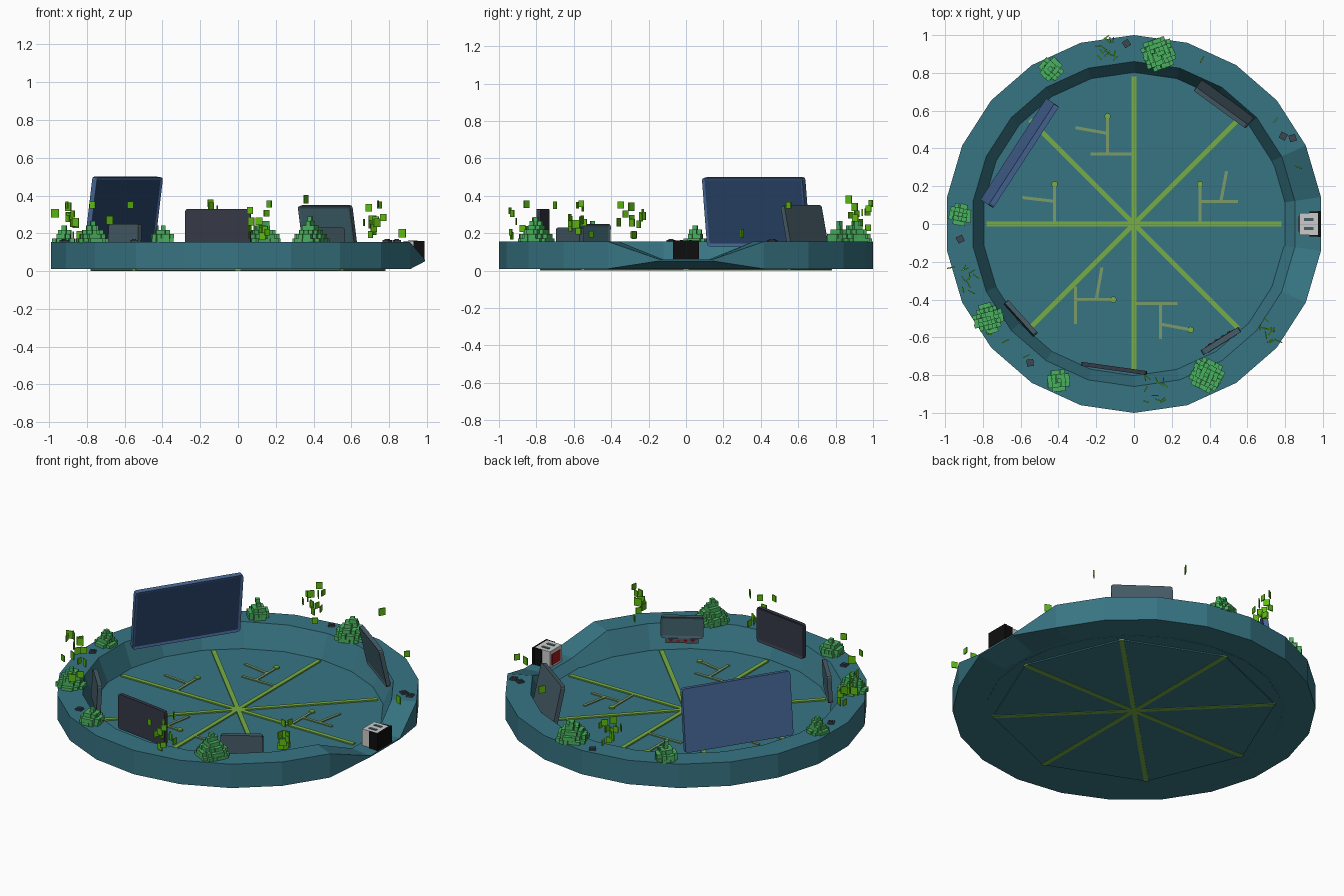
import bpy, bmesh, random
from math import radians, cos, sin, atan2, pi, hypot
from mathutils import Matrix, Vector, Euler

if "Cube" in bpy.data.objects:
    bpy.data.objects.remove(bpy.data.objects["Cube"])

random.seed(4)
MATS = {}


def mat(name, r, g, b):
    m = bpy.data.materials.new(name)
    m.diffuse_color = [(c / 255) ** 2.2 for c in (r, g, b)] + [1]
    m.use_nodes = True
    m.node_tree.nodes["Principled BSDF"].inputs["Base Color"].default_value = m.diffuse_color
    MATS[name] = m


for row in [("teal", 58, 116, 130), ("spoke", 118, 172, 70), ("trace", 122, 155, 105),
            ("blue", 72, 102, 148), ("blue_screen", 46, 70, 105), ("dark", 56, 60, 72),
            ("slate", 72, 92, 102), ("slate_screen", 66, 98, 108), ("black", 22, 22, 22),
            ("grey", 190, 190, 190), ("red", 165, 30, 30), ("bush", 75, 175, 95),
            ("leaf", 95, 185, 25), ("rock", 65, 72, 82)]:
    mat(*row)


def finish(bm, name, *mats):
    bmesh.ops.recalc_face_normals(bm, faces=bm.faces)
    me = bpy.data.meshes.new(name)
    bm.to_mesh(me)
    bm.free()
    ob = bpy.data.objects.new(name, me)
    bpy.context.collection.objects.link(ob)
    for m in mats:
        me.materials.append(MATS[m])
    return ob


def add_box(bm, loc, size, rot=(0, 0, 0)):
    m = Matrix.LocRotScale(Vector(loc), Euler(rot), Vector(size))
    return bmesh.ops.create_cube(bm, size=1, matrix=m)["verts"]


def box(name, loc, size, m, rot=(0, 0, 0)):
    bm = bmesh.new()
    add_box(bm, loc, size, rot)
    return finish(bm, name, m)


def disc(bm, x, y, r, z0, z1, n, turn=0):
    bmesh.ops.create_cone(bm, cap_ends=True, segments=n, radius1=r, radius2=r, depth=z1 - z0,
                          matrix=Matrix.Translation((x, y, (z0 + z1) / 2)) @ Matrix.Rotation(turn, 4, 'Z'))


# Rim: 22-sided swept profile, pinched down to a notch on the right
N = 22
bm = bmesh.new()
rings = []
for k in range(N):
    a = 2 * pi * (k + .5) / N
    notch = k in (0, N - 1)
    low, top = (.052, .06) if notch else (.01, .155)
    prof = [(1, low), (1, top), (.86, top), (.80, .012), (.84, .01)]
    rings.append([bm.verts.new((r * cos(a), r * sin(a), z)) for r, z in prof])
for k in range(N):
    p, q = rings[k], rings[(k + 1) % N]
    for i in range(5):
        j = (i + 1) % 5
        bm.faces.new((p[i], q[i], q[j], p[j]))
finish(bm, "rim", "teal")

# Floor with octagonal base plate
bm = bmesh.new()
disc(bm, 0, 0, .815, .01, .018, N, pi / N)
disc(bm, 0, 0, .78, .003, .012, 8)
finish(bm, "floor", "teal")

# Eight spokes
bm = bmesh.new()
for i in range(4):
    add_box(bm, (0, 0, .0125 + i * .0003), (1.56, .026, .025), (0, 0, i * pi / 4))
finish(bm, "spokes", "spoke")

# Circuit traces and their end nodes
bm = bmesh.new()
for x0, y0, x1, y1 in [(.35, .01, .35, .21), (.35, .12, .55, .12), (.46, .12, .49, .28),
                       (-.14, .57, -.14, .37), (-.23, .37, 0, .37), (-.14, .48, -.31, .51),
                       (-.42, .01, -.42, .21), (-.42, .12, -.59, .14), (-.11, -.4, -.31, -.4),
                       (-.31, -.33, -.31, -.53), (-.2, -.4, -.17, -.23), (.14, -.53, .3, -.56),
                       (.14, -.42, .14, -.61), (0, -.42, .23, -.42)]:
    add_box(bm, ((x0 + x1) / 2, (y0 + y1) / 2, .019), (hypot(x1 - x0, y1 - y0), .016, .01),
            (0, 0, atan2(y1 - y0, x1 - x0)))
finish(bm, "circuit_traces", "trace")
bm = bmesh.new()
for x, y in [(.35, .21), (-.14, .57), (-.42, .21), (-.11, -.4), (.3, -.56)]:
    disc(bm, x, y, .017, .014, .027, 10)
finish(bm, "trace_nodes", "spoke")


# Screens: box with recessed front, facing inward and leaning
def screen(name, loc, turn, size, lean, body, glass):
    bm = bmesh.new()
    add_box(bm, (0, 0, 0), size)
    bm.normal_update()
    edges = [e for e in bm.edges if abs((e.verts[0].co - e.verts[1].co).y) > 1e-4]
    bmesh.ops.bevel(bm, geom=edges, offset=.014, segments=2, affect='EDGES', profile=.5)
    bm.normal_update()
    front = min(bm.faces, key=lambda f: f.calc_center_median().y)
    bmesh.ops.inset_individual(bm, faces=[front], thickness=.014, depth=-.005)
    front.material_index = 1
    ob = finish(bm, name, body, glass)
    ob.matrix_world = Matrix.LocRotScale(Vector(loc), Euler((radians(lean), 0, radians(turn))), None)
    return ob


screen("large_screen", (-.605, .375, .315), 57, (.64, .03, .37), 8, "blue", "blue_screen")
screen("back_screen", (.475, .635, .23), -36, (.34, .025, .24), 12, "slate", "slate_screen")
screen("dark_screen", (-.105, -.765, .225), 172, (.35, .022, .21), 0, "dark", "dark")
screen("left_screen", (-.60, -.5, .165), 132, (.235, .025, .17), 3, "slate", "slate_screen")
tv = screen("small_monitor", (.46, -.62, .165), 212, (.235, .03, .13), 0, "slate", "slate_screen")
base = box("monitor_base", (0, 0, -.078), (.18, .035, .028), "slate")
base.parent = tv
for i in range(4):
    b = box("monitor_button", (-.06 + i * .04, -.019, -.078), (.018, .006, .012), "red")
    b.parent = tv

# Gate device in the notch
box("gate_body", (.925, 0, .11), (.1, .115, .1), "grey")
box("gate_panel", (.98, 0, .11), (.014, .14, .1), "black")
box("gate_port", (.874, 0, .105), (.006, .08, .065), "red")
for sy in (-1, 1):
    box("gate_side", (.953, sy * .06, .11), (.05, .012, .1), "black")
    box("gate_key", (.925, sy * .024, .161), (.05, .018, .004), "slate")

# Bushes: mounds of small cubes
for x, y, r, h in [(.13, .9, .08, .12), (-.44, .82, .06, .09), (-.92, .05, .05, .08),
                   (-.77, -.5, .07, .11), (-.4, -.83, .06, .09), (.385, -.8, .08, .12)]:
    bm = bmesh.new()
    turn = random.uniform(0, 1.5)
    s = .023
    n = int(r / s) + 1
    for i in range(-n, n + 1):
        for j in range(-n, n + 1):
            d = hypot(i, j) * s / r
            if d > 1.05:
                continue
            px, py = i * s * cos(turn) - j * s * sin(turn), i * s * sin(turn) + j * s * cos(turn)
            z = .15
            top = .165 + h * max(0, 1 - d) * random.uniform(.75, 1)
            while z < top:
                add_box(bm, (x + px + random.uniform(-.004, .004), y + py, z + s / 2), (s, s, s),
                        (0, 0, turn + random.uniform(-.1, .1)))
                z += s
    finish(bm, "bush", "bush")

# Floating leaf plates in loose clusters, plus strays
bm = bmesh.new()
spots = []
for x, y, n in [(-.16, .92, 13), (.72, -.57, 11), (.11, -.88, 12), (-.9, -.3, 12)]:
    for i in range(n):
        spots.append((x + random.uniform(-.07, .07), y + random.uniform(-.07, .07), random.uniform(.18, .37)))
spots += [(.36, .87, .38), (.87, .3, .2), (-.57, -.7, .35), (-.68, -.62, .27), (-.77, -.58, .35), (.75, .55, .35)]
for p in spots:
    s = random.uniform(.03, .042)
    add_box(bm, p, (s, .006, s * 1.1), (0, 0, random.uniform(0, pi)))
finish(bm, "floating_leaves", "leaf")

# Small stones on the rim
for x, y in [(-.04, .955), (.79, .465), (.84, .455), (-.92, -.08), (-.55, -.735)]:
    bm = bmesh.new()
    turn = random.uniform(0, 1.5)
    add_box(bm, (x, y, .158), (.036, .036, .012), (0, 0, turn))
    add_box(bm, (x, y, .165), (.02, .02, .008), (0, 0, turn))
    finish(bm, "rim_stone", "rock")
